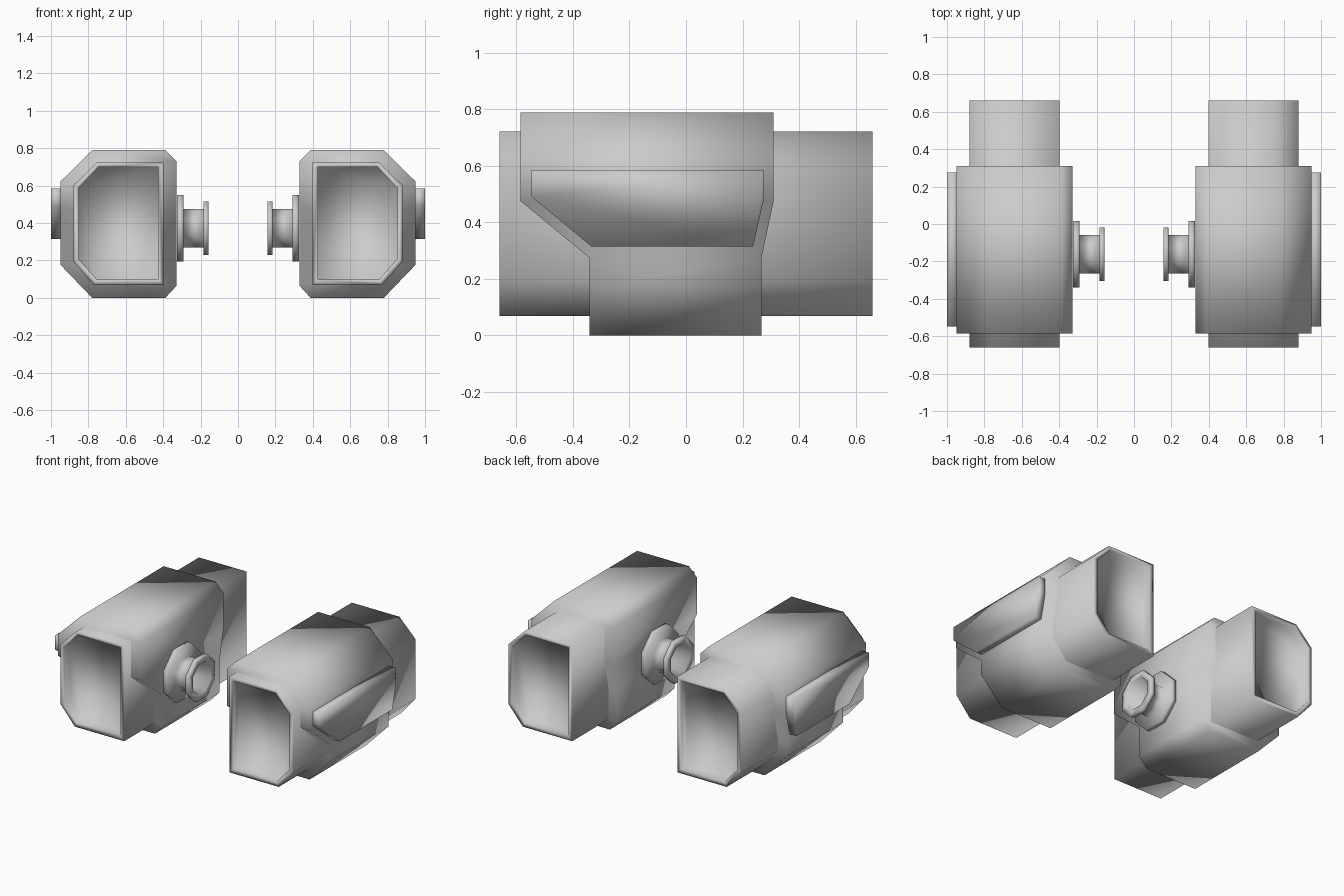
import bpy, bmesh, math

if "Cube" in bpy.data.objects:
    bpy.data.objects.remove(bpy.data.objects["Cube"])


def part(name, rings):
    """Smooth part lofted through coordinate rings, closed, mirrored across x = 0."""
    bm = bmesh.new()
    rs = [[bm.verts.new(p) for p in r] for r in rings]
    for a, b in zip(rs, rs[1:]):
        n = len(a)
        for i in range(n):
            j = (i + 1) % n
            bm.faces.new((a[i], a[j], b[j], b[i]))
    bm.faces.new(rs[0])
    bm.faces.new(rs[-1])
    bmesh.ops.recalc_face_normals(bm, faces=bm.faces)
    mesh = bpy.data.meshes.new(name)
    bm.to_mesh(mesh)
    bm.free()
    mesh.shade_smooth()
    ob = bpy.data.objects.new(name, mesh)
    bpy.context.collection.objects.link(ob)
    ob.modifiers.new("Mirror", 'MIRROR')
    return ob


def section(pts, y):
    return [(x, y, z) for x, z in pts]


# Inner duct: chamfered on the outer side, shallow recess at both ends
outer = [(0.397, 0.068), (0.77, 0.068), (0.88, 0.195),
         (0.88, 0.60), (0.757, 0.722), (0.397, 0.722)]
inner = [(0.427, 0.098), (0.755, 0.098), (0.85, 0.207),
         (0.85, 0.588), (0.745, 0.698), (0.427, 0.698)]
L, depth = 0.66, 0.06
part("duct", [section(inner, -L + depth), section(inner, -L), section(outer, -L),
              section(outer, L), section(inner, L), section(inner, L - depth)])

# Casing: octagonal section whose ends step inwards towards the bottom
# each row: inner (x, z), outer (x, z), front y, back y
rows = [((0.388, 0.0), (0.78, 0.0), -0.342, 0.267),
        ((0.328, 0.065), (0.948, 0.175), -0.342, 0.267),
        ((0.328, 0.275), (0.948, 0.275), -0.342, 0.267),
        ((0.328, 0.475), (0.948, 0.475), -0.585, 0.31),
        ((0.328, 0.73), (0.948, 0.623), -0.585, 0.31),
        ((0.388, 0.79), (0.778, 0.79), -0.585, 0.31)]
part("casing", [[(i[0], f, i[1]), (o[0], f, o[1]), (o[0], b, o[1]), (i[0], b, i[1])]
                for i, o, f, b in rows])

# Raised panel on the outer side
panel = [(-0.547, 0.585), (0.275, 0.585), (0.275, 0.48),
         (0.237, 0.315), (-0.335, 0.315), (-0.547, 0.492)]
part("side_panel", [[(x, y, z) for y, z in panel] for x in (0.94, 1.0)])

# Hollow flanged coupling on the inner side: (x, apothem) lathed in 8 sides
profile = [(0.325, 0.178), (0.292, 0.178), (0.29, 0.102), (0.185, 0.102),
           (0.185, 0.142), (0.158, 0.142), (0.158, 0.1), (0.28, 0.085)]
cy, cz, sides = -0.162, 0.372, 8
rings = []
for x, r in profile:
    r /= math.cos(math.pi / sides)
    angles = [(k + 0.5) * 2 * math.pi / sides for k in range(sides)]
    rings.append([(x, cy + r * math.cos(a), cz + r * math.sin(a)) for a in angles])
part("coupling", rings)
